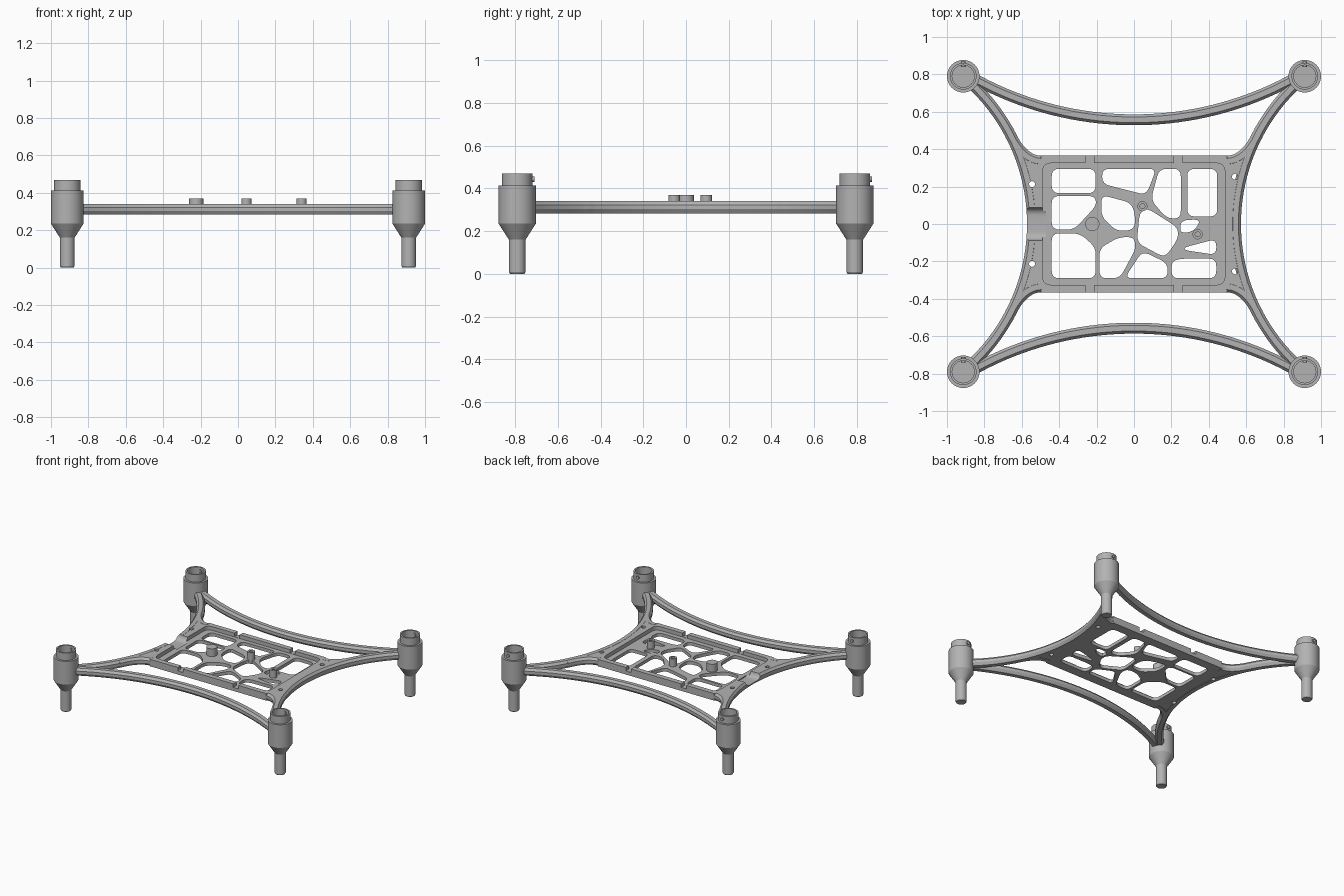
import bpy, bmesh, math
from mathutils import Vector, Matrix

if "Cube" in bpy.data.objects:
    bpy.data.objects.remove(bpy.data.objects["Cube"])

grey = bpy.data.materials.new("matte grey")
grey.use_nodes = True
grey.diffuse_color = (0.45, 0.45, 0.45, 1)
grey.node_tree.nodes["Principled BSDF"].inputs["Base Color"].default_value = grey.diffuse_color

BOTTOM, FLOOR, TOP = 0.285, 0.31, 0.339
POD_X, POD_Y = 0.913, 0.79


def finish(name, bm):
    bmesh.ops.recalc_face_normals(bm, faces=bm.faces)
    mesh = bpy.data.meshes.new(name)
    bm.to_mesh(mesh)
    bm.free()
    mesh.materials.append(grey)
    mesh.shade_smooth()
    mesh.set_sharp_from_angle(angle=math.radians(30))
    obj = bpy.data.objects.new(name, mesh)
    bpy.context.scene.collection.objects.link(obj)
    return obj


def bezier(a, b, c, steps):
    a, b, c = Vector(a), Vector(b), Vector(c)
    ts = [i / steps for i in range(steps + 1)]
    return [a * (1 - t) ** 2 + b * 2 * t * (1 - t) + c * t * t for t in ts]


def rounded(points, radius, steps=4):
    """Polygon with curved corners."""
    pts = [Vector(p) for p in points]
    out = []
    for i, p in enumerate(pts):
        ends = []
        for q in (pts[i - 1], pts[(i + 1) % len(pts)]):
            d = q - p
            ends.append(p + d.normalized() * min(radius, d.length * 0.45))
        out += bezier(ends[0], p, ends[1], steps)
    return out


def rect(x0, x1, y0, y1):
    return [(x0, y0), (x1, y0), (x1, y1), (x0, y1)]


def circle(x, y, r, n=24):
    return [(x + r * math.cos(math.tau * i / n), y + r * math.sin(math.tau * i / n)) for i in range(n)]


def prisms(name, outlines, z0, z1, matrix=None):
    """Extrude flat outlines between two heights."""
    bm = bmesh.new()
    for outline in outlines:
        face = bm.faces.new([bm.verts.new((p[0], p[1], z0)) for p in outline])
        top = bmesh.ops.extrude_face_region(bm, geom=[face])["geom"]
        moved = [v for v in top if isinstance(v, bmesh.types.BMVert)]
        bmesh.ops.translate(bm, verts=moved, vec=(0, 0, z1 - z0))
        if not any(face == f for f in bm.faces):
            bm.faces.new([v for v in bm.verts if v.co.z == z0][-len(outline):])
    if matrix:
        bmesh.ops.transform(bm, matrix=matrix, verts=bm.verts)
    return finish(name, bm)


def cut(obj, cutters):
    for c in cutters:
        mod = obj.modifiers.new("cut", 'BOOLEAN')
        mod.operation, mod.solver, mod.object = 'DIFFERENCE', 'EXACT', c
    dep = bpy.context.evaluated_depsgraph_get()
    mesh = bpy.data.meshes.new_from_object(obj.evaluated_get(dep))
    obj.modifiers.clear()
    obj.data = mesh
    mesh.shade_smooth()
    mesh.set_sharp_from_angle(angle=math.radians(30))


def arc(sag_at, end, half, steps=40):
    """Circular arc as (offset, along) pairs."""
    sag = end - sag_at
    r = (half * half + sag * sag) / (2 * sag)
    limit = math.asin(half / r)
    angles = [limit * (2 * i / steps - 1) for i in range(steps + 1)]
    return [(sag_at + r - r * math.cos(a), r * math.sin(a)) for a in angles]


def rail(name, path):
    """Chamfered bar swept along a flat path."""
    half = [(0.015, 0.34), (0.029, 0.323), (0.029, 0.303), (0.016, 0.283)]
    section = half + [(-s, z) for s, z in reversed(half)]
    pts = [Vector(p) for p in path]
    bm = bmesh.new()
    rings = []
    for i, p in enumerate(pts):
        t = (pts[min(i + 1, len(pts) - 1)] - pts[max(i - 1, 0)]).normalized()
        rings.append([bm.verts.new((p.x - t.y * s, p.y + t.x * s, z)) for s, z in section])
    for a, b in zip(rings, rings[1:]):
        for i in range(len(section)):
            bm.faces.new((a[i - 1], a[i], b[i], b[i - 1]))
    bm.faces.new(rings[0])
    bm.faces.new(rings[-1])
    return finish(name, bm)


def lathe(name, profile, x, y, n=40):
    bm = bmesh.new()
    verts = [bm.verts.new((r, 0, z)) for r, z in profile]
    edges = [bm.edges.new(pair) for pair in zip(verts, verts[1:])]
    bmesh.ops.spin(bm, geom=verts + edges, cent=(0, 0, 0), axis=(0, 0, 1), angle=math.tau, steps=n)
    bmesh.ops.remove_doubles(bm, verts=bm.verts, dist=0.0001)
    bmesh.ops.translate(bm, verts=bm.verts, vec=(x, y, 0))
    return finish(name, bm)


# Long curved rails at front and back, shorter ones along the plate sides
long_arc = arc(0.557, 0.81, POD_X)
side_arc = arc(0.543, POD_X, POD_Y)
rail("back_rail", [(x, y) for y, x in long_arc])
rail("front_rail", [(x, -y) for y, x in long_arc])
rail("left_rail", side_arc)
right_rail = rail("right_rail", [(-x, y) for x, y in side_arc])

# Filleted corners joining the side rails to the plate
fillet = bezier((0.672, 0.5), (0.6, 0.336), (0.495, 0.336), 12)
for sx, side in ((1, "left"), (-1, "right")):
    for sy, end in ((1, "back"), (-1, "front")):
        rail(f"{end}_{side}_fillet", [(p.x * sx, p.y * sy) for p in fillet])

# Central plate outline, one quarter mirrored round
quarter = [p for p in side_arc if 0 < p[1] < 0.44] + [tuple(p) for p in fillet[5:-1]] + [(0.495, 0.365)]
half = [(x, -y) for x, y in reversed(quarter)] + quarter
outline = half + [(-x, -y) for x, y in half]
plate = prisms("centre_plate", [outline], BOTTOM, TOP)

# Irregular openings in the plate floor, in hundredths
left_cells = [
    [(-44, 16.5), (-20.5, 16.5), (-20.5, 29.5), (-44, 29.5)],
    [(-17, 21.5), (6.5, 15.5), (12, 29.5), (-17, 29.5)],
    [(-44, -3), (-32, -3), (-20, 10), (-21, 15), (-44, 15)],
    [(-44, -29), (-20.5, -29), (-20.5, -12.5), (-29, -5), (-44, -5)],
    [(-17.5, 4), (-9, -4), (0.5, -3), (0.5, 6), (-2, 11.5), (-17.5, 15.5)],
    [(-18.5, -29), (-7.5, -29), (1, -13), (0, -7), (-8, -7), (-18.5, -13)],
]
right_cells = [
    [(9, 13), (17.5, 3), (25, 3), (25, 29.5), (13.5, 29.5)],
    [(28.5, 4), (44.5, 4), (44.5, 29.5), (28.5, 29.5)],
    [(1.5, -10), (16.5, -18), (23.5, -8), (23.5, -2), (7, 8.5), (3, 6)],
    [(-5, -29), (18, -29), (18, -21), (4.5, -14.5)],
    [(20, -29), (44, -29), (44, -18.5), (25, -18.5), (20, -20)],
    [(24.5, -5), (32, -4), (36, 2.5), (25, 2)],
    [(27, -14), (44, -16.5), (44, -8), (27, -12.5)],
]
cells = [rounded([(x / 100, y / 100) for x, y in c], 0.04) for c in left_cells + right_cells]
screws = [circle(x, y * s, 0.016) for x, y in ((-0.545, 0.213), (0.54, 0.253)) for s in (1, -1)]

# Cutters: tray recess, openings, rim gaps and the cable notch
tray = prisms("tray_cutter", [rounded(rect(-0.49, 0.487, -0.326, 0.326), 0.05)], FLOOR, 0.5)
holes = prisms("hole_cutter", cells + screws, 0.2, 0.5)
gap_cells = [rect(x - 0.022, x + 0.022, y - 0.04, y + 0.04) for x in (-0.236, 0.236) for y in (-0.35, 0.35)]
gaps = prisms("gap_cutter", gap_cells, FLOOR + 0.002, 0.5)
groove = bezier((-0.088, 0.345), (-0.084, 0.302), (-0.04, 0.302), 6)
groove += [Vector((-p.x, p.y)) for p in reversed(groove)]
to_x = Matrix(((0, 0, 1, 0), (1, 0, 0, 0), (0, 1, 0, 0), (0, 0, 0, 1)))
notch = prisms("notch_cutter", [groove], -0.65, -0.47, to_x)
cutters = [tray, holes, gaps, notch]
cut(plate, cutters)
cut(right_rail, [holes, notch])
for c in cutters:
    bpy.data.objects.remove(c)

# Posts standing on the plate floor
lathe("large_post", [(0, BOTTOM), (0.038, BOTTOM), (0.038, 0.37), (0, 0.37)], -0.223, 0)
for name, x, y in (("centre_post", 0.045, 0.095), ("side_post", 0.34, -0.055)):
    lathe(name, [(0, BOTTOM), (0.027, BOTTOM), (0.027, 0.37), (0.013, 0.37), (0.013, 0.32), (0, 0.32)], x, y)

# Corner pods: leg, flared body and open collar, with a small pin at the back
pod = [(0, 0), (0.034, 0), (0.039, 0.008), (0.039, 0.16), (0.087, 0.235), (0.087, 0.413), (0.071, 0.413),
       (0.071, 0.47), (0.059, 0.47), (0.059, 0.36), (0, 0.36)]
for x, side in ((POD_X, "left"), (-POD_X, "right")):
    for y, end in ((POD_Y, "back"), (-POD_Y, "front")):
        lathe(f"{end}_{side}_pod", pod, x, y)
        to_y = Matrix.Translation((x, y, 0.443)) @ Matrix.Rotation(-math.pi / 2, 4, 'X')
        prisms(f"{end}_{side}_pin", [circle(0, 0, 0.012, 12)], 0.05, 0.08, to_y)
